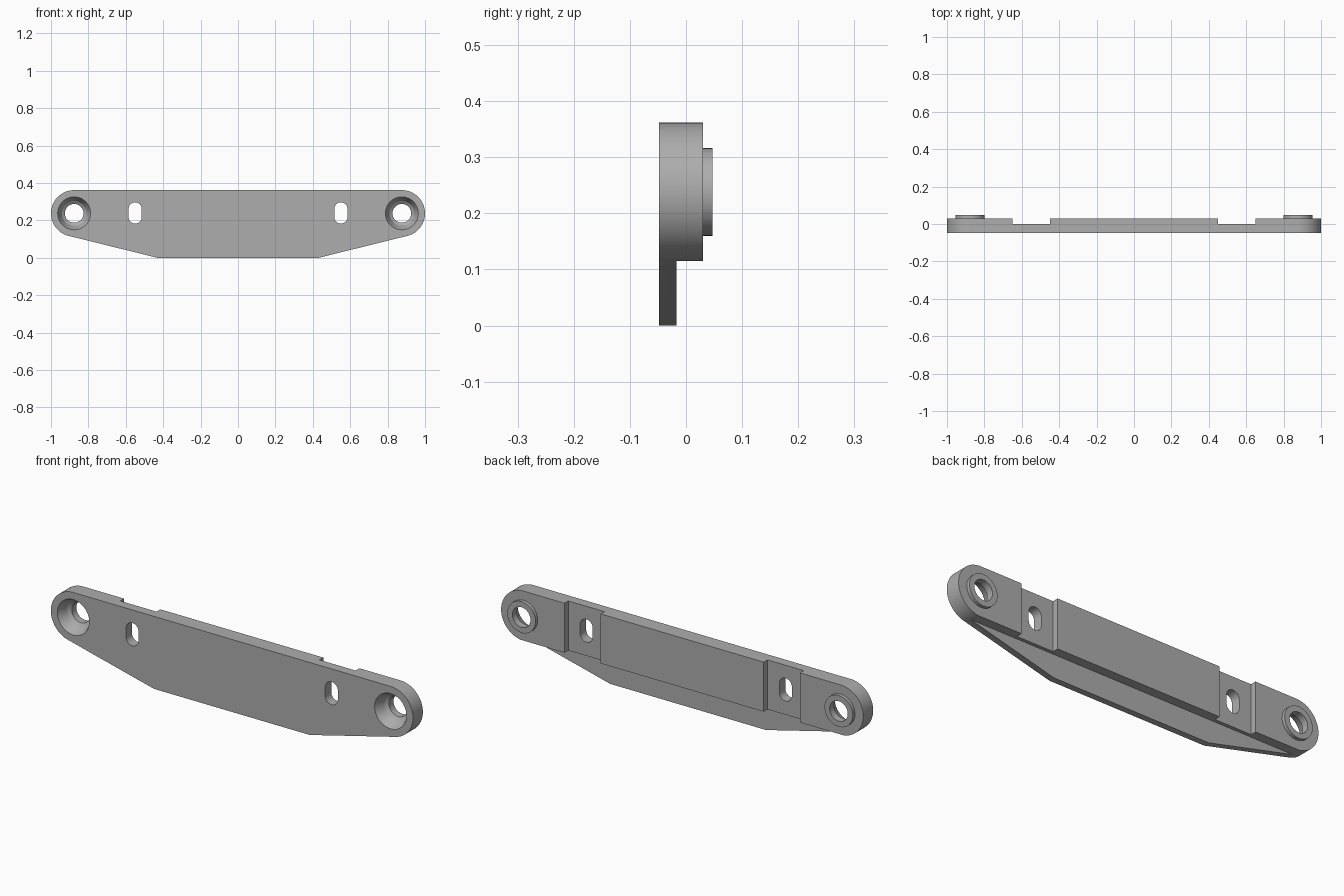
import bpy, bmesh, math
from mathutils import Vector

cube = bpy.data.objects.get("Cube")
if cube:
    bpy.data.objects.remove(cube, do_unlink=True)

FRONT, STEP, FLOOR, BACK, RIM = -0.048, -0.017, 0.0, 0.03, 0.047
EYE_X, EYE_Z, END_R = 0.876, 0.238, 0.124

grey = bpy.data.materials.new("plain grey")
grey.use_nodes = True
colour = (0.42, 0.42, 0.42, 1)
grey.diffuse_color = colour
grey.node_tree.nodes["Principled BSDF"].inputs["Base Color"].default_value = colour


def arc(cx, cz, r, start, end, n):
    """Points (x, z) along an arc, angles in degrees."""
    angles = [math.radians(start + (end - start) * i / n) for i in range(n + 1)]
    return [(cx + r * math.cos(a), cz + r * math.sin(a)) for a in angles]


def finish(name, bm):
    bmesh.ops.recalc_face_normals(bm, faces=bm.faces)
    mesh = bpy.data.meshes.new(name)
    bm.to_mesh(mesh)
    bm.free()
    mesh.materials.append(grey)
    obj = bpy.data.objects.new(name, mesh)
    bpy.context.collection.objects.link(obj)
    return obj


def prism(name, outline, y0, y1):
    """Extrude an (x, z) outline from y0 to y1."""
    bm = bmesh.new()
    face = bm.faces.new([bm.verts.new((x, y0, z)) for x, z in outline])
    new = bmesh.ops.extrude_face_region(bm, geom=[face])["geom"]
    verts = [v for v in new if isinstance(v, bmesh.types.BMVert)]
    bmesh.ops.translate(bm, verts=verts, vec=Vector((0, y1 - y0, 0)))
    return finish(name, bm)


def lathe(name, cx, profile, n=64):
    """Solid turned around the y axis through an eye, from (radius, y) pairs."""
    bm = bmesh.new()
    rings = [[bm.verts.new((x, y, z)) for x, z in arc(cx, EYE_Z, r, 0, 360, n)[:-1]]
             for r, y in profile]
    for a, b in zip(rings, rings[1:]):
        for i in range(n):
            j = (i + 1) % n
            bm.faces.new((a[i], a[j], b[j], b[i]))
    bm.faces.new(rings[0])
    bm.faces.new(rings[-1])
    return finish(name, bm)


def combine(target, tool, operation):
    mod = target.modifiers.new(operation.lower(), "BOOLEAN")
    mod.operation, mod.object, mod.solver = operation, tool, "EXACT"
    bpy.context.view_layer.objects.active = target
    bpy.ops.object.modifier_apply(modifier=mod.name)
    bpy.data.objects.remove(tool, do_unlink=True)


def box(x0, x1, z0, z1):
    return [(x0, z0), (x1, z0), (x1, z1), (x0, z1)]


# Bracket outline: rounded ends, flat top, tapered belly
right_side = [(0.43, 0)] + arc(EYE_X, EYE_Z, END_R, -76.1, 90, 40)
outline = right_side + [(-x, z) for x, z in reversed(right_side)]
bracket = prism("mounting_bracket", outline, FRONT, BACK)

# Thin lower lip
combine(bracket, prism("lip_cutter", box(-1.1, 1.1, -0.1, 0.1148), STEP, 0.1), "DIFFERENCE")

for s in (-1, 1):
    # Notch across the back
    combine(bracket, prism("notch_cutter", box(s * 0.55 - 0.1, s * 0.55 + 0.1, 0.05, 0.5),
                           FLOOR, 0.1), "DIFFERENCE")
    # Raised ring around the eye
    combine(bracket, lathe("boss", s * EYE_X, [(0.078, 0.01), (0.078, RIM)]), "UNION")
    # Slot
    slot = (arc(s * 0.55, 0.262, 0.035, 0, 180, 16)
            + arc(s * 0.55, 0.218, 0.035, 180, 360, 16))
    combine(bracket, prism("slot_cutter", slot, -0.1, 0.1), "DIFFERENCE")
    # Recessed eye: straight counterbore, sloped floor, through hole
    bore = [(0.088, -0.1), (0.088, FRONT), (0.066, 0.0), (0.05, 0.012), (0.05, 0.1)]
    combine(bracket, lathe("eye_cutter", s * EYE_X, bore), "DIFFERENCE")

bpy.ops.object.select_all(action="DESELECT")
bracket.select_set(True)
bpy.context.view_layer.objects.active = bracket
bpy.ops.object.shade_smooth_by_angle(angle=math.radians(25))
